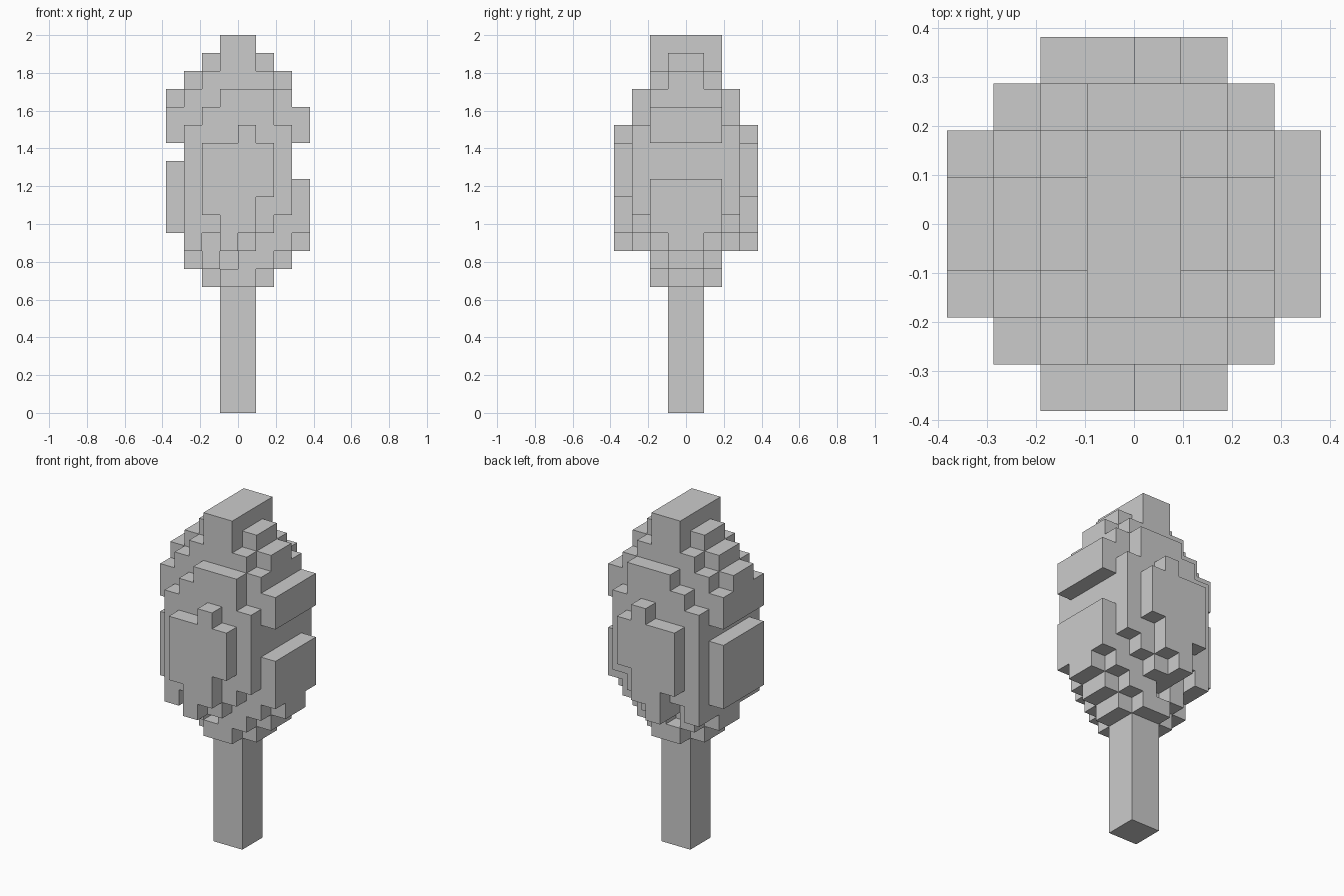
import bpy, bmesh, math
from mathutils import Vector

if "Cube" in bpy.data.objects:
    bpy.data.objects.remove(bpy.data.objects["Cube"])

U = 2 / 21          # block size: the tree is 21 blocks tall
TRUNK_TOP = 7       # layer where the canopy begins

# Canopy layers, bottom to top. Each digit is the half depth (in blocks, mirrored
# front to back) of one block column, running from x = -4 to x = 4.
LAYERS = """00122100 01212210 03243221 23344322 23444332 23444432 23444430
            03444430 23334332 22333322 12233320 01222210 00122100 00022000""".split()


def filled(x, y, z):
    """True if the canopy holds a block whose low corner is x, y, z."""
    if not (-4 <= x < 4 and 0 <= z - TRUNK_TOP < len(LAYERS)):
        return False
    half = int(LAYERS[z - TRUNK_TOP][x + 4])
    return -half <= y < half


def finish(name, bm):
    """Clean the mesh into large flat faces and make an object from it."""
    bmesh.ops.remove_doubles(bm, verts=bm.verts, dist=1e-4)
    bmesh.ops.dissolve_limit(bm, angle_limit=math.radians(1),
                             verts=bm.verts, edges=bm.edges)
    bmesh.ops.triangulate(bm, faces=[f for f in bm.faces if len(f.verts) > 4])
    mesh = bpy.data.meshes.new(name)
    bm.to_mesh(mesh)
    bm.free()
    bpy.context.collection.objects.link(bpy.data.objects.new(name, mesh))


# Canopy: only the outward faces of the blocks
bm = bmesh.new()
for z in range(TRUNK_TOP, TRUNK_TOP + len(LAYERS)):
    for x in range(-4, 4):
        for y in range(-4, 4):
            if not filled(x, y, z):
                continue
            centre = Vector((x + 0.5, y + 0.5, z + 0.5))
            for axis in range(3):
                for side in (-1, 1):
                    n = Vector((0, 0, 0))
                    n[axis] = side
                    if filled(x + int(n.x), y + int(n.y), z + int(n.z)):
                        continue
                    a = Vector((0, 0, 0))
                    a[(axis + 1) % 3] = 0.5
                    b = n.cross(a)
                    mid = centre + n * 0.5
                    bm.faces.new([bm.verts.new((mid + c) * U)
                                  for c in (-a - b, a - b, a + b, -a + b)])
finish("canopy", bm)

# Trunk: a square post under the canopy
bm = bmesh.new()
bmesh.ops.create_cube(bm, size=1)
bmesh.ops.scale(bm, vec=(2 * U, 2 * U, TRUNK_TOP * U), verts=bm.verts)
bmesh.ops.translate(bm, vec=(0, 0, TRUNK_TOP * U / 2), verts=bm.verts)
finish("trunk", bm)
